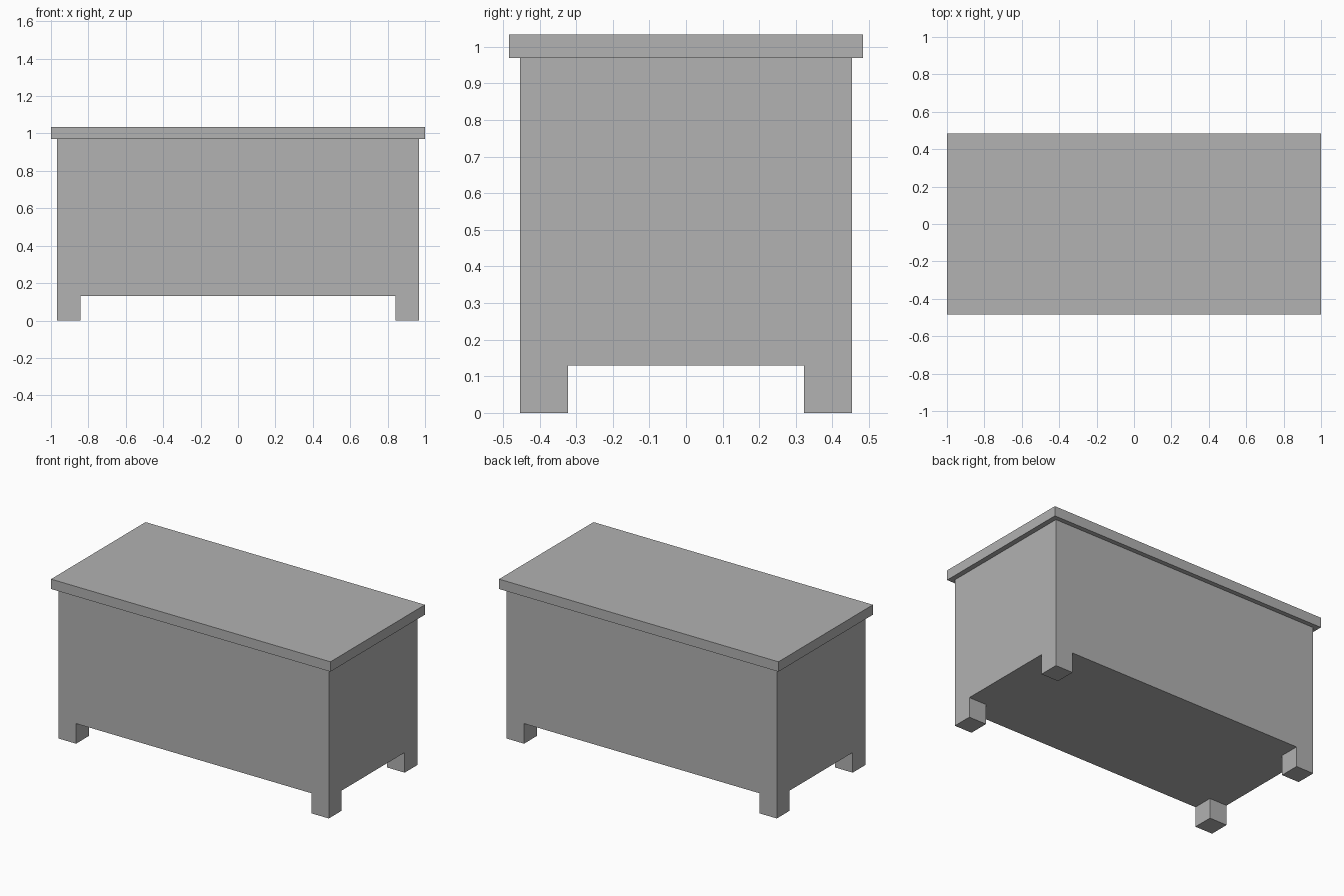
import bpy, bmesh
from mathutils import Matrix, Vector

if "Cube" in bpy.data.objects:
    bpy.data.objects.remove(bpy.data.objects["Cube"])

grey = bpy.data.materials.new("plain grey")
grey.diffuse_color = (0.445, 0.445, 0.445, 1)
grey.use_nodes = True
grey.node_tree.nodes["Principled BSDF"].inputs["Base Color"].default_value = grey.diffuse_color


def box(bm, sx, sy, z0, z1):
    """Box centred on x and y, spanning z0 to z1."""
    bmesh.ops.create_cube(bm, size=1, matrix=Matrix.Translation((0, 0, (z0 + z1) / 2))
                          @ Matrix.Diagonal((sx, sy, z1 - z0, 1)))


def finish(bm, name):
    mesh = bpy.data.meshes.new(name)
    bm.to_mesh(mesh)
    bm.free()
    mesh.materials.append(grey)
    obj = bpy.data.objects.new(name, mesh)
    bpy.context.collection.objects.link(obj)


# Cabinet body, cut so that each bottom corner can be pulled down into a foot
HX, HY, FOOT_X, FOOT_Y, FOOT_H = 0.967, 0.453, 0.842, 0.323, 0.13
bm = bmesh.new()
box(bm, 2 * HX, 2 * HY, FOOT_H, 0.97)
for axis, cut in ((Vector((1, 0, 0)), FOOT_X), (Vector((0, 1, 0)), FOOT_Y)):
    for side in (-1, 1):
        bmesh.ops.bisect_plane(bm, geom=bm.verts[:] + bm.edges[:] + bm.faces[:],
                               plane_co=axis * cut * side, plane_no=axis)

# Feet
bm.normal_update()
corners = []
for f in bm.faces:
    c = f.calc_center_median()
    if f.normal.z < -0.9 and abs(c.x) > FOOT_X and abs(c.y) > FOOT_Y:
        corners.append(f)
feet = bmesh.ops.extrude_discrete_faces(bm, faces=corners)["faces"]
bmesh.ops.translate(bm, vec=(0, 0, -FOOT_H), verts=[v for f in feet for v in f.verts])
bmesh.ops.recalc_face_normals(bm, faces=bm.faces[:])
finish(bm, "cabinet_body_with_feet")

# Overhanging top board
bm = bmesh.new()
box(bm, 2.0, 0.966, 0.97, 1.034)
finish(bm, "top_board")
